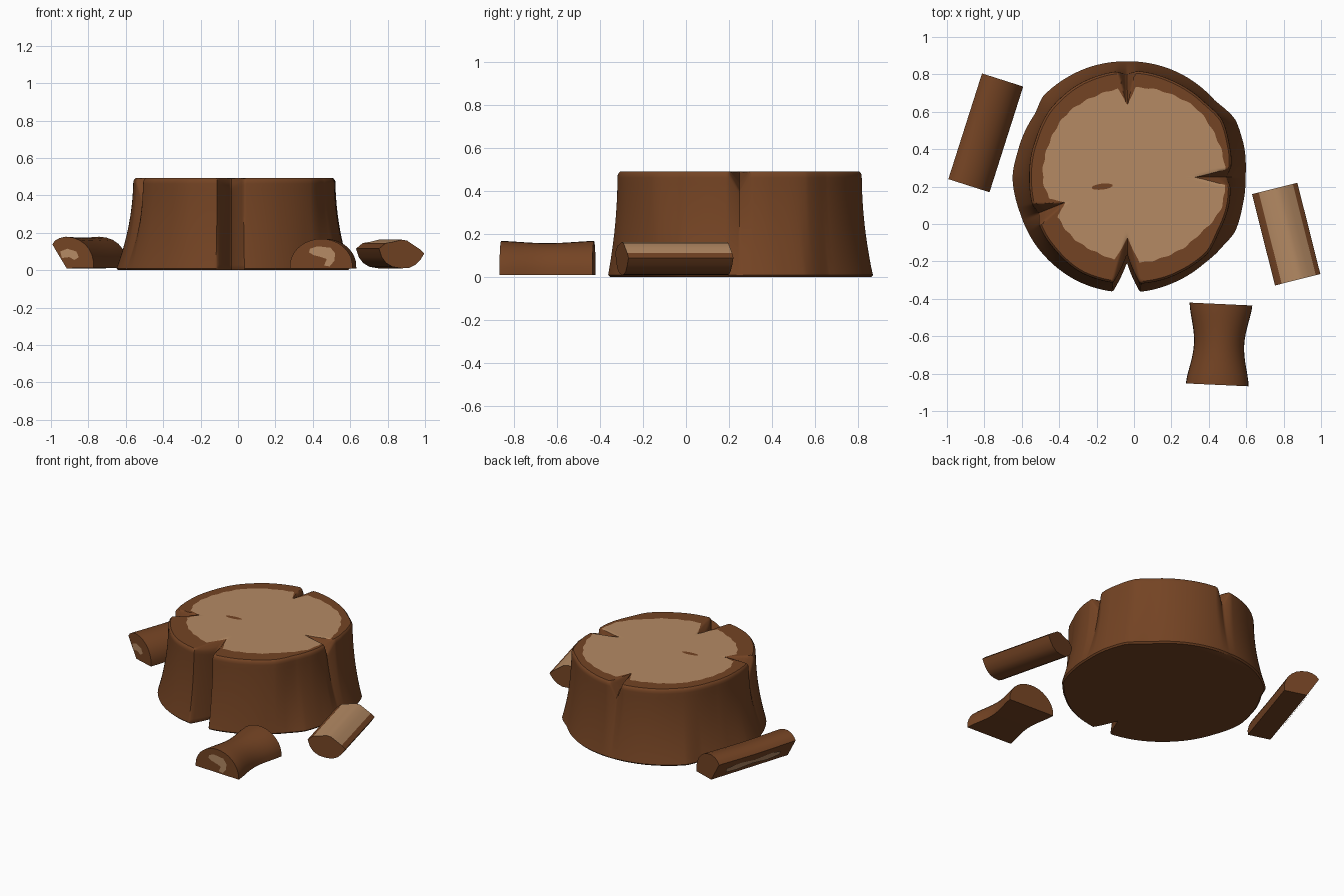
import bpy, math
from mathutils import Vector

if "Cube" in bpy.data.objects:
    bpy.data.objects.remove(bpy.data.objects["Cube"])


def material(name, col):
    m = bpy.data.materials.new(name)
    m.diffuse_color = (*col, 1)
    m.use_nodes = True
    m.node_tree.nodes["Principled BSDF"].inputs["Base Color"].default_value = m.diffuse_color
    return m


BARK = material("bark_brown", (0.175, 0.057, 0.0172))
WOOD = material("cut_wood_tan", (0.46, 0.255, 0.127))


def add_mesh(name, verts, faces, mats, idx=None, angle=35):
    me = bpy.data.meshes.new(name)
    me.from_pydata(verts, [], faces)
    for m in mats:
        me.materials.append(m)
    if idx:
        for p, i in zip(me.polygons, idx):
            p.material_index = i
    me.shade_smooth()
    me.set_sharp_from_angle(angle=math.radians(angle))
    ob = bpy.data.objects.new(name, me)
    bpy.context.collection.objects.link(ob)
    return ob


def around(keys, a):
    """Smooth periodic interpolation of (angle, radius) keys."""
    ks = [(keys[-1][0] - 360, keys[-1][1])] + keys + [(keys[0][0] + 360, keys[0][1])]
    for (a0, r0), (a1, r1) in zip(ks, ks[1:]):
        if a0 <= a <= a1:
            t = (a - a0) / (a1 - a0)
            t = t * 0.5 + 0.5 * t * t * (3 - 2 * t)
            return r0 + (r1 - r0) * t


# ---- stump: polar sheet running up the side and over the top ----
CX, CY, H, N = -0.03, 0.25, 0.492, 480
BASE = [(0, .63), (18, .645), (28, .652), (42, .62), (65, .622), (90, .622), (115, .628), (136, .632),
        (146, .606), (166, .61), (180, .623), (199, .613), (220, .617), (245, .62), (270, .618),
        (295, .615), (311, .615), (322, .625), (333, .643), (347, .632)]
RIM = [(0, .545), (15, .565), (32, .588), (45, .572), (65, .568), (90, .57), (115, .565), (136, .556),
       (160, .535), (180, .53), (200, .535), (220, .55), (245, .57), (270, .57),
       (295, .58), (316, .588), (330, .565), (341, .56)]
LIGHT = [(0, .515), (17, .52), (43, .515), (65, .50), (90, .475), (128, .47), (155, .465), (180, .455),
         (200, .435), (218, .434), (250, .44), (270, .455), (291, .47), (317, .48), (341, .525)]
# top cracks: angle, apex radius, mouth half width, depth, tan dip half angle
CRACKS = [(91, .385, .045, .10, 5.5), (0, .355, .05, .085, 4.5),
          (202, .37, .06, .12, 7), (269, .32, .08, .045, 8.5)]


def diff(a, b):
    return (a - b + 180) % 360 - 180


def crack_drop(a, r, rim):
    z = 0
    for ca, ra, w, dep, _ in CRACKS:
        d = diff(a, ca)
        if abs(d) < 40 and r > ra:
            s = (r - ra) / (rim - ra) if rim > ra else 1
            s = min(1, s)
            k = abs(r * math.sin(math.radians(d))) / (w * s + 1e-6)
            z = max(z, dep * s * max(0, 1 - k))
    return z


def front_cut(a, r):
    # the split that runs down the whole front
    d = abs(r * math.sin(math.radians(diff(a, 269))))
    return 0.16 * max(0, 1 - d / 0.072) if abs(diff(a, 269)) < 40 else 0


LEVELS = [0, .02, .06, .12, .2, .3, .4, .5, .6, .7, .8, .88, .94, .97, .99, 1]
RIM_RINGS, TOP_RINGS = 8, 10
cols = []
for i in range(N):
    a = i * 360 / N
    ca, sa = math.cos(math.radians(a)), math.sin(math.radians(a))
    rb, rt, rl = around(BASE, a), around(RIM, a), around(LIGHT, a)
    full = rt
    rim = rt - front_cut(a, rt)
    for k, ra, w, dep, wa in CRACKS:
        rl -= (rl - ra) * max(0, 1 - abs(diff(a, k)) / wa) ** 0.8
    rl += .006 * math.sin(a * .21) * math.sin(a * .35)
    rl = min(rl, rim - .03)
    ztop = H - crack_drop(a, rim, full if rim == full else rim)
    col = []
    for f in LEVELS:
        r = rt + (rb - rt) * (1 - f) ** 2
        if f == 0:
            r -= .012
        r -= front_cut(a, r)
        for k in (91, 202, 0):      # shallow grooves below the top cracks
            r -= .022 * f ** 2 * max(0, 1 - abs(diff(a, k)) / 6)
        if f > .96:
            r -= .012 * ((f - .96) / .04) ** 2
        col.append((CX + r * ca, CY + r * sa, f * ztop))
    r_edge = r
    for j in range(1, RIM_RINGS + TOP_RINGS):
        if j <= RIM_RINGS:
            r = r_edge + (rl - r_edge) * j / RIM_RINGS
        else:
            r = rl * (1 - (j - RIM_RINGS) / TOP_RINGS)
        col.append((CX + r * ca, CY + r * sa, H - crack_drop(a, r, rim)))
    cols.append(col)
M = len(cols[0])
verts = [v for c in cols for v in c] + [(CX, CY, H)]
faces, idx = [], []
for i in range(N):
    n = (i + 1) % N
    for j in range(M - 1):
        faces.append((i * M + j, n * M + j, n * M + j + 1, i * M + j + 1))
        idx.append(1 if j >= len(LEVELS) - 1 + RIM_RINGS else 0)
    faces.append((i * M + M - 1, n * M + M - 1, N * M))
    idx.append(1)
faces.append([i * M for i in reversed(range(N))])
idx.append(0)
add_mesh("stump", verts, faces, [BARK, WOOD], idx, 40)

# ---- small heart crack on the cut top ----
pts = []
for i in range(20):
    t = i * math.tau / 20
    x, y = .056 * math.cos(t), .016 * math.sin(t) + .006 * math.cos(t)
    pts.append((-.17 + x, .2 + y, H + .003))
add_mesh("heart_crack", pts, [list(range(20))], [BARK])


# ---- split logs: cross-section (u, z) swept from the front end to the back end ----
def frame(p0, p1):
    p0, p1 = Vector((*p0, 0)), Vector((*p1, 0))
    d = (p1 - p0).normalized()
    right = Vector((d.y, -d.x, 0))
    return lambda t, u, z: p0 + (p1 - p0) * t + right * u + Vector((0, 0, z))


def split_log(name, prof, p0, p1, tan=(), waist=0, sink=0, steps=14):
    P, n = frame(p0, p1), len(prof)
    vs, fs, ix = [], [], []
    for k in range(steps + 1):
        t = k / steps
        b = math.sin(math.pi * t) ** 1.5
        vs += [P(t, u * (1 - waist * b), z * (1 - sink * b)) for u, z in prof]
    for k in range(steps):
        for j in range(n):
            m = (j + 1) % n
            fs.append((k * n + j, k * n + m, (k + 1) * n + m, (k + 1) * n + j))
            ix.append(1 if j in tan else 0)
    fs += [list(reversed(range(n))), list(range(steps * n, steps * n + n))]
    ix += [0, 0]
    add_mesh(name, vs, fs, [BARK, WOOD], ix, 32)
    return P


# left log, leaning half round with a bare strip on its flat side
prof = [(-.035, .01), (.115, .012), (.116, .045), (.108, .08), (.092, .112), (.068, .14), (.035, .162),
        (0, .174), (-.04, .179), (-.075, .172), (-.1, .158), (-.115, .138)]
P = split_log("left_log", prof, (-.883, .205), (-.703, .77), sink=.03)
blob = [(-.07, .1), (-.03, .115), (.02, .1), (.035, .07), (.01, .055), (-.02, .07), (-.06, .065)]
add_mesh("left_log_end_patch", [P(-.006, u, z) for u, z in blob], [list(range(7))], [WOOD])
strip = [(.15, .35), (.3, .25), (.5, .35), (.7, .25), (.85, .3), (.87, .6), (.7, .7), (.5, .58), (.3, .7), (.16, .6)]
add_mesh("left_log_side_patch",
         [P(t, -.035 - .08 * s - .006, .01 + .128 * s - .003) for t, s in strip], [list(range(10))], [WOOD])

# front log, half round with a narrow waist
prof = [(-.168, .01), (.168, .01)]
for i in range(1, 18):
    t = math.pi * i / 18
    prof.append((.168 * math.cos(t), .02 + .148 * math.sin(t)))
P = split_log("front_log", prof, (.445, -.86), (.465, -.428), waist=.2, sink=.06)
blob = [(-.06, .115), (-.02, .128), (.05, .12), (.075, .09), (.07, .05), (.045, .02), (.015, .025),
        (.03, .06), (.0, .07), (-.04, .08), (-.065, .095)]
add_mesh("front_log_end_patch", [P(-.006, u, z) for u, z in blob], [list(range(11))], [WOOD])

# right log, round side down with bare wood on top
prof = [(-.125, .115), (-.11, .07), (-.085, .038), (-.05, .018), (0, .01), (.04, .012), (.075, .028),
        (.105, .058), (.125, .09), (.1, .112), (.065, .135), (.03, .158), (0, .163), (-.045, .152), (-.088, .145)]
split_log("right_log", prof, (.875, -.298), (.752, .19), tan=(9, 10, 11, 12, 13))
